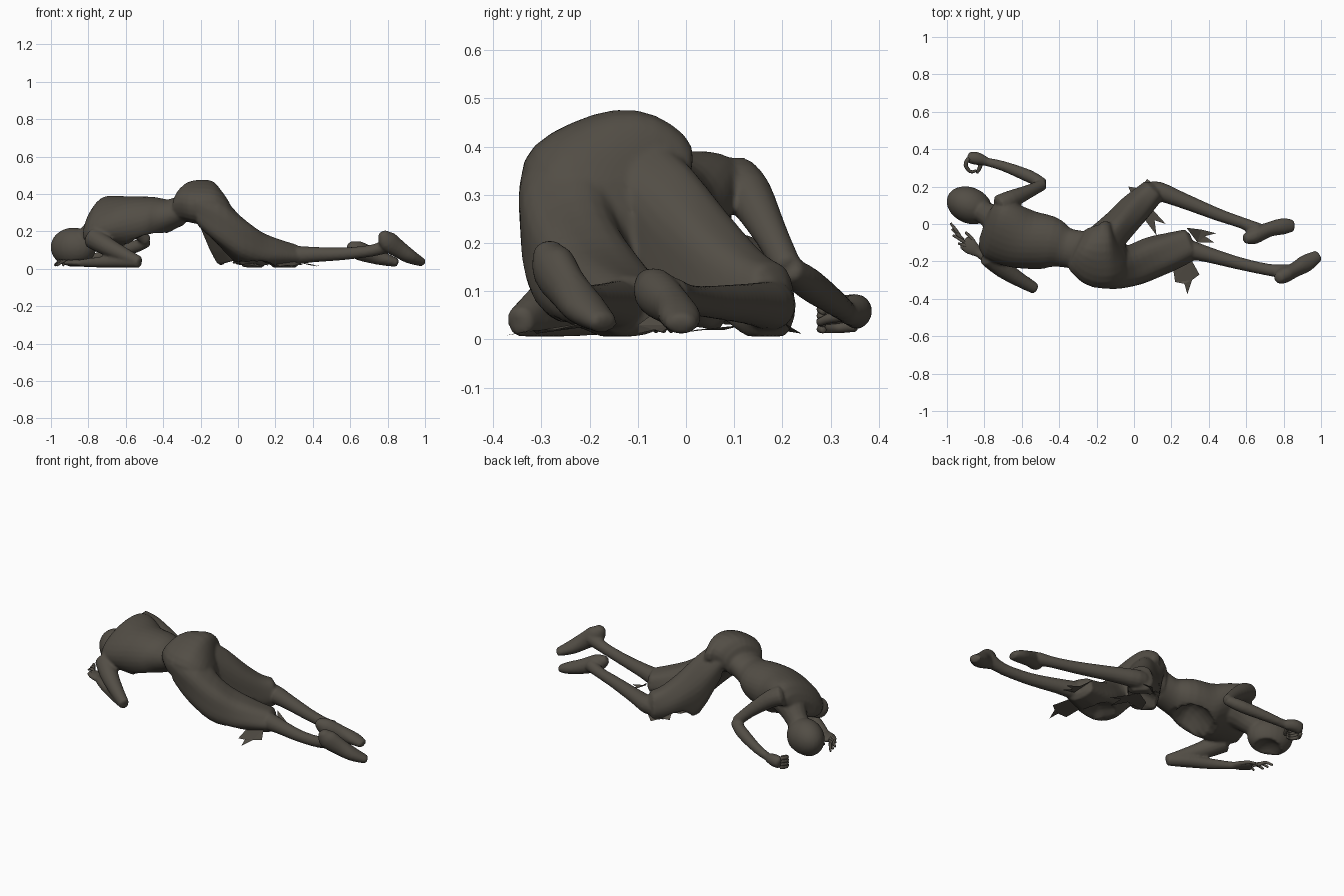
import bpy, bmesh, math
from mathutils import Vector

mat = bpy.data.materials.new("dark_brown_stone")
mat.diffuse_color = (0.085, 0.075, 0.06, 1)
Z = Vector((0, 0, 1))


def finish(name, bm, smooth=True):
    bmesh.ops.recalc_face_normals(bm, faces=bm.faces)
    me = bpy.data.meshes.new(name)
    bm.to_mesh(me)
    bm.free()
    for p in me.polygons:
        p.use_smooth = smooth
    me.materials.append(mat)
    ob = bpy.data.objects.new(name, me)
    bpy.context.collection.objects.link(ob)
    return ob


def catmull(a, b, c, d, t):
    return [0.5 * (2*q + (r-p)*t + (2*p-5*q+4*r-s)*t*t + (3*q-p-3*r+s)*t**3)
            for p, q, r, s in zip(a, b, c, d)]


def loft(name, stations, sides=14, steps=3, flat=False, fold=0.0, box=1.0):
    """Skin ellipses (x, y, z, half width, half height, roll); box < 1 squares the lower half."""
    st = []
    for s in stations:
        s = list(s)
        if len(s) == 4:
            s.append(s[3])
        if len(s) == 5:
            s.append(0)
        st.append(s)
    ext = [st[0]] + st + [st[-1]]
    ring = []
    for i in range(len(st) - 1):
        for k in range(steps):
            ring.append(catmull(*ext[i:i+4], k / steps))
    ring.append(st[-1])
    # rounded ends
    for end, nxt in ((0, 1), (-1, -2)):
        p, q = Vector(ring[end][:3]), Vector(ring[nxt][:3])
        o = p + (p - q).normalized() * 0.3 * min(ring[end][3:5])
        new = [*o, ring[end][3] * 0.6, ring[end][4] * 0.6, ring[end][5]]
        ring.insert(0, new) if end == 0 else ring.append(new)
    bm = bmesh.new()
    loops = []
    for i, s in enumerate(ring):
        t = Vector(ring[min(i+1, len(ring)-1)][:3]) - Vector(ring[max(i-1, 0)][:3])
        if flat:
            t.z = 0
        t.normalize()
        side = Z.cross(t).normalized()
        up = t.cross(side)
        r = math.radians(s[5])
        u, v = side*math.cos(r) + up*math.sin(r), up*math.cos(r) - side*math.sin(r)
        loop = []
        for j in range(sides):
            a = 2 * math.pi * j / sides
            f = 1 + fold * math.sin(5 * a + i * 0.25)
            ca = math.cos(a)
            if math.sin(a) < 0:
                ca = math.copysign(abs(ca) ** box, ca)
            co = Vector(s[:3]) + u*ca*s[3]*f + v*math.sin(a)*s[4]*f
            co.z = max(co.z, 0.006)
            loop.append(bm.verts.new(co))
        loops.append(loop)
    for a, b in zip(loops, loops[1:]):
        for j in range(sides):
            k = (j + 1) % sides
            bm.faces.new((a[j], a[k], b[k], b[j]))
    bm.faces.new(loops[0])
    bm.faces.new(loops[-1])
    return finish(name, bm)


def dent(ob, centre, radius, depth):
    """Push the underside upward around a point."""
    c = Vector(centre)
    for v in ob.data.vertices:
        d = (v.co - c).length / radius
        if d < 1:
            v.co.z += depth * (1 - d * d)


def rag(name, pts):
    bm = bmesh.new()
    bm.faces.new([bm.verts.new(p) for p in pts])
    bmesh.ops.triangulate(bm, faces=bm.faces)
    finish(name, bm, False)


# head, face down with a hollow face
bm = bmesh.new()
bmesh.ops.create_uvsphere(bm, u_segments=24, v_segments=16, radius=1)
for v in bm.verts:
    v.co = Vector((-0.88 + v.co.x*0.122, 0.1 + v.co.y*0.1 - v.co.x*0.02, 0.115 + v.co.z*0.105))
head = finish("head", bm)
dent(head, (-0.86, 0.1, 0.01), 0.08, 0.06)
loft("neck", [(-0.85, 0.085, 0.135, 0.06), (-0.79, 0.055, 0.18, 0.062), (-0.73, 0.02, 0.23, 0.08),
              (-0.66, -0.01, 0.26, 0.09)])

# torso, rolled so that the far shoulder is high
torso = loft("torso", [(-0.79, -0.015, 0.24, 0.14, 0.06, 32), (-0.745, -0.03, 0.262, 0.18, 0.09, 32),
                       (-0.66, -0.06, 0.26, 0.178, 0.115, 27), (-0.56, -0.085, 0.25, 0.158, 0.135, 16),
                       (-0.45, -0.10, 0.265, 0.142, 0.118, 10), (-0.37, -0.125, 0.283, 0.108, 0.088, 8),
                       (-0.29, -0.14, 0.32, 0.105, 0.085, 8)], sides=28, flat=True)
dent(torso, (-0.49, -0.09, 0.13), 0.12, 0.12)

# hips and trousers
loft("hips", [(-0.3, -0.13, 0.335, 0.118, 0.095, 8), (-0.265, -0.145, 0.357, 0.145, 0.105, 12),
              (-0.2, -0.165, 0.355, 0.178, 0.115, 14), (-0.13, -0.165, 0.345, 0.18, 0.115, 14),
              (-0.085, -0.16, 0.29, 0.16, 0.12, 10), (-0.05, -0.15, 0.23, 0.11, 0.1, 5)],
     sides=24, flat=True, fold=0.02)
near = loft("near_trouser_leg", [(-0.2, -0.22, 0.33, 0.12, 0.11), (-0.1, -0.235, 0.26, 0.115, 0.14),
                                 (0.0, -0.222, 0.165, 0.11, 0.13), (0.1, -0.18, 0.108, 0.11, 0.104),
                                 (0.2, -0.145, 0.085, 0.1, 0.08), (0.3, -0.108, 0.07, 0.085, 0.062)],
            sides=28, flat=True, fold=0.04, box=0.7)
dent(near, (0.1, -0.17, 0.0), 0.1, 0.07)
far = loft("far_trouser_leg", [(-0.16, -0.09, 0.335, 0.1, 0.1), (-0.075, -0.005, 0.19, 0.09, 0.165),
                               (0.0, 0.075, 0.128, 0.085, 0.125), (0.06, 0.135, 0.092, 0.075, 0.095),
                               (0.105, 0.18, 0.08, 0.067, 0.08)],
           sides=28, flat=True, fold=0.03, box=0.5)
dent(far, (0.01, 0.07, 0.0), 0.1, 0.1)

# lower legs and feet
loft("near_shin", [(0.22, -0.12, 0.07, 0.05), (0.29, -0.135, 0.072, 0.052), (0.4, -0.165, 0.076, 0.042),
                   (0.56, -0.21, 0.08, 0.034), (0.72, -0.245, 0.098, 0.032), (0.82, -0.255, 0.13, 0.04)])
loft("near_foot", [(0.775, -0.29, 0.19, 0.028, 0.028), (0.80, -0.275, 0.15, 0.043, 0.055),
                   (0.86, -0.245, 0.105, 0.04, 0.048), (0.92, -0.21, 0.065, 0.047, 0.038),
                   (0.985, -0.17, 0.034, 0.032, 0.022)])
loft("far_shin", [(0.07, 0.17, 0.075, 0.05), (0.13, 0.175, 0.07, 0.052), (0.25, 0.13, 0.074, 0.043),
                  (0.45, 0.05, 0.078, 0.034), (0.58, 0.005, 0.083, 0.031), (0.66, -0.03, 0.092, 0.038)])
loft("far_foot", [(0.595, -0.08, 0.125, 0.026, 0.026), (0.64, -0.065, 0.1, 0.044, 0.05),
                  (0.72, -0.03, 0.07, 0.04, 0.043), (0.8, -0.012, 0.047, 0.044, 0.033),
                  (0.85, -0.01, 0.032, 0.032, 0.022)])

# near arm folded on the ground beside the head
loft("near_upper_arm", [(-0.775, -0.17, 0.165, 0.06), (-0.7, -0.24, 0.12, 0.05),
                        (-0.6, -0.305, 0.07, 0.038), (-0.53, -0.345, 0.038, 0.03)])
loft("near_forearm", [(-0.53, -0.345, 0.036, 0.03), (-0.62, -0.29, 0.04, 0.036),
                      (-0.75, -0.215, 0.035, 0.028), (-0.84, -0.15, 0.03, 0.02)])
loft("near_palm", [(-0.83, -0.155, 0.03, 0.025, 0.016), (-0.87, -0.125, 0.032, 0.042, 0.018),
                   (-0.91, -0.095, 0.03, 0.04, 0.014)])

# far arm, elbow raised, with a curled hand
loft("far_upper_arm", [(-0.715, 0.1, 0.325, 0.058), (-0.66, 0.13, 0.3, 0.05),
                       (-0.56, 0.175, 0.22, 0.036), (-0.49, 0.21, 0.15, 0.031)])
loft("far_forearm", [(-0.485, 0.215, 0.145, 0.028), (-0.56, 0.255, 0.115, 0.034),
                     (-0.7, 0.31, 0.075, 0.027), (-0.8, 0.335, 0.055, 0.022)])
loft("far_palm", [(-0.79, 0.335, 0.056, 0.024, 0.026), (-0.84, 0.35, 0.06, 0.035, 0.035),
                  (-0.88, 0.355, 0.055, 0.03, 0.035)])

# fuse everything so far into one smooth skin
for ob in bpy.context.collection.objects:
    ob.select_set(True)
bpy.context.view_layer.objects.active = torso
bpy.ops.object.join()
torso.name = "body_and_trousers"
rm = torso.modifiers.new("fuse", 'REMESH')
rm.mode = 'VOXEL'
rm.voxel_size = 0.008
rm.use_smooth_shade = True
sm = torso.modifiers.new("soften", 'SMOOTH')
sm.iterations = 3

# fingers
for i in range(4):
    s = i - 1.5
    bx, by = -0.905 - s*0.018, -0.09 + s*0.02
    dx, dy = -0.065 + s*0.012, 0.045 + s*0.012
    if i == 0:
        dx, dy = -0.06, 0.015
    loft("near_finger", [(bx, by - 0.005, 0.03, 0.01), (bx + dx*0.5, by + dy*0.5, 0.04, 0.009),
                         (bx + dx, by + dy, 0.018, 0.006)], sides=8)
    z = 0.028 + i * 0.018
    loft("far_finger", [(-0.885, 0.35, z, 0.012), (-0.9, 0.315, z - 0.004, 0.011),
                        (-0.875, 0.28, z*0.8, 0.009), (-0.845, 0.285, z*0.7, 0.007)], sides=8)
loft("near_thumb", [(-0.85, -0.11, 0.03, 0.012), (-0.87, -0.075, 0.03, 0.01), (-0.9, -0.045, 0.02, 0.007)], sides=8)
loft("far_thumb", [(-0.82, 0.33, 0.05, 0.013), (-0.825, 0.3, 0.045, 0.011), (-0.84, 0.275, 0.035, 0.008)], sides=8)

# torn cloth at the knees
rag("near_outer_rag", [(0.2, -0.18, 0.03), (0.28, -0.28, 0.02), (0.22, -0.31, 0.012), (0.27, -0.32, 0.02),
                       (0.285, -0.375, 0.008), (0.31, -0.3, 0.02), (0.35, -0.27, 0.02), (0.3, -0.18, 0.04)])
rag("near_inner_rag", [(0.28, -0.02, 0.09), (0.36, -0.03, 0.03), (0.44, -0.05, 0.015), (0.38, -0.065, 0.02),
                       (0.43, -0.1, 0.012), (0.34, -0.1, 0.03)])
rag("far_inner_rag", [(-0.05, 0.0, 0.02), (-0.02, 0.08, 0.02), (0.06, 0.12, 0.03), (0.17, 0.0, 0.015),
                      (0.11, 0.02, 0.02), (0.12, -0.06, 0.01), (0.06, 0.02, 0.02), (0.0, 0.01, 0.02)])
rag("far_outer_rag", [(0.0, 0.12, 0.08), (-0.03, 0.2, 0.03), (0.03, 0.19, 0.02), (0.07, 0.24, 0.012),
                      (0.11, 0.21, 0.03), (0.1, 0.15, 0.06)])
